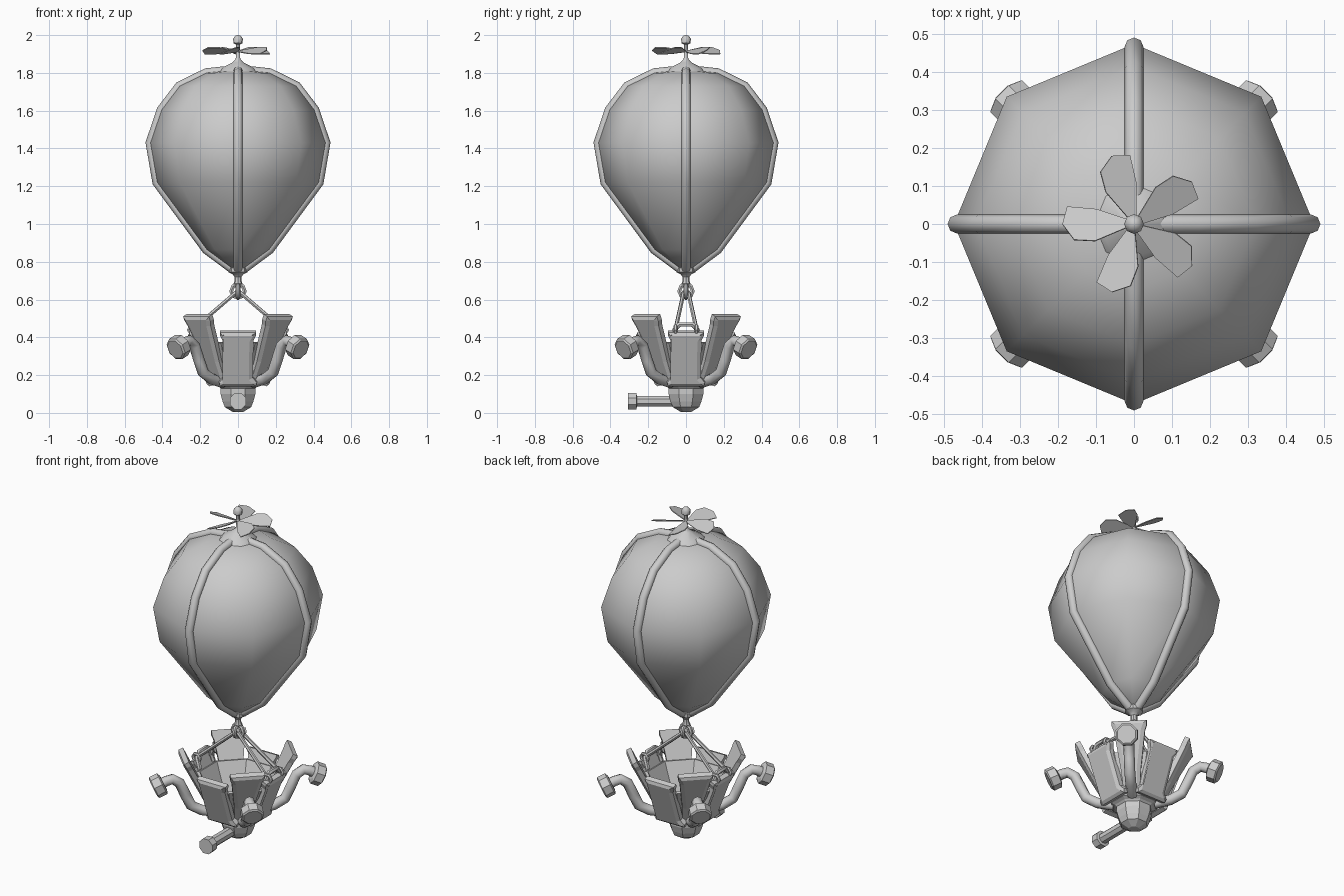
import bpy, bmesh
from math import sin, cos, pi, radians
from mathutils import Vector, Matrix

if "Cube" in bpy.data.objects:
    bpy.data.objects.remove(bpy.data.objects["Cube"])


def finish(bm, name, smooth=None):
    bmesh.ops.recalc_face_normals(bm, faces=bm.faces)
    me = bpy.data.meshes.new(name)
    bm.to_mesh(me)
    bm.free()
    ob = bpy.data.objects.new(name, me)
    bpy.context.collection.objects.link(ob)
    if smooth:
        bpy.ops.object.select_all(action='DESELECT')
        ob.select_set(True)
        bpy.context.view_layer.objects.active = ob
        bpy.ops.object.shade_smooth_by_angle(angle=radians(smooth))
    return ob


def lathe(name, profile, n=8, mat=Matrix(), smooth=None, turn=0.0):
    """Revolve (radius, height) points about local z; the open ends get caps."""
    bm = bmesh.new()
    rings = [[bm.verts.new(mat @ Vector((r * cos(turn + 2 * pi * i / n), r * sin(turn + 2 * pi * i / n), z)))
              for i in range(n)] for r, z in profile]
    for a, b in zip(rings, rings[1:]):
        for i in range(n):
            bm.faces.new((a[i], a[(i + 1) % n], b[(i + 1) % n], b[i]))
    bm.faces.new(rings[0][::-1])
    bm.faces.new(rings[-1])
    return finish(bm, name, smooth)


def tube(name, pts, radius, sides=8, closed=False, smooth=50):
    cu = bpy.data.curves.new(name, 'CURVE')
    cu.dimensions = '3D'
    cu.bevel_depth = radius
    cu.bevel_resolution = (sides - 4) // 2
    cu.use_fill_caps = True
    sp = cu.splines.new('POLY')
    sp.points.add(len(pts) - 1)
    for p, q in zip(sp.points, pts):
        p.co = (*q, 1)
    sp.use_cyclic_u = closed
    ob = bpy.data.objects.new(name, cu)
    bpy.context.collection.objects.link(ob)
    bpy.ops.object.select_all(action='DESELECT')
    ob.select_set(True)
    bpy.context.view_layer.objects.active = ob
    bpy.ops.object.convert(target='MESH')
    bpy.ops.object.shade_smooth_by_angle(angle=radians(smooth))
    return bpy.context.object


def radial(a, r, z, side=0.0):
    return Vector((r * cos(a) - side * sin(a), r * sin(a) + side * cos(a), z))


def along(origin, direction):
    return Matrix.Translation(origin) @ Vector(direction).to_track_quat('Z', 'Y').to_matrix().to_4x4()


def panel(name, a, foot, head, outline, thick=0.028):
    """Leaning armour plate; outline holds (half width, fraction of height)."""
    f, h = Vector(foot), Vector(head)
    pts = []
    for s in (1, -1):
        for w, t in (outline if s == 1 else outline[::-1]):
            p = f.lerp(h, t)
            pts.append(radial(a, p.x, p.y, s * w))
    bm = bmesh.new()
    front = bm.faces.new([bm.verts.new(p) for p in pts])
    front.normal_update()
    out = front.normal.copy()
    if out.dot(radial(a, 1, 0)) < 0:
        front.normal_flip()
        out = -out
    back = bmesh.ops.extrude_face_region(bm, geom=[front], use_keep_orig=True)
    moved = [v for v in back['geom'] if isinstance(v, bmesh.types.BMVert)]
    bmesh.ops.translate(bm, verts=moved, vec=-out * thick)
    bmesh.ops.recalc_face_normals(bm, faces=bm.faces)
    bmesh.ops.inset_region(bm, faces=[front], thickness=0.022, depth=0.01)
    return finish(bm, name)


# Balloon envelope with four ribs
shape = [(0.04, 0.765), (0.175, 0.865), (0.437, 1.22), (0.473, 1.43),
         (0.413, 1.605), (0.318, 1.73), (0.175, 1.80), (0.03, 1.815)]
lathe("envelope", shape, 8, smooth=80)
for k in range(4):
    tube("rib", [radial(k * pi / 2, r - 0.008, z) for r, z in shape], 0.025)

# Crown, mast and propeller
lathe("crown", [(0.11, 1.80), (0.09, 1.825), (0.03, 1.855), (0.012, 1.875), (0.01, 1.95),
                (0.024, 1.957), (0.026, 1.98), (0.016, 1.995), (0.005, 2.0)], 8, smooth=40)
blade = [(0.01, 0.008), (0.10, 0.055), (0.155, 0.055), (0.188, 0.012),
         (0.178, -0.038), (0.10, -0.035), (0.01, -0.008)]
for k in range(5):
    m = (Matrix.Translation((0, 0, 1.912)) @ Matrix.Rotation(radians(33 + 72 * k), 4, 'Z')
         @ Matrix.Rotation(radians(22), 4, 'X'))
    bm = bmesh.new()
    bm.faces.new([bm.verts.new(m @ Vector((x, y, 0))) for x, y in blade])
    ob = finish(bm, "propeller_blade")
    ob.modifiers.new("thickness", 'SOLIDIFY').thickness = 0.005

# Neck and hanging rings
lathe("neck", [(0.018, 0.675), (0.024, 0.685), (0.018, 0.70), (0.018, 0.72), (0.03, 0.735),
               (0.05, 0.745), (0.05, 0.768), (0.03, 0.775)], 8, smooth=35)
for name, ux, uy in (("ring_front", 1, 0), ("ring_side", 0, 1)):
    tube(name, [(0.036 * cos(i * pi / 4) * ux, 0.036 * cos(i * pi / 4) * uy,
                 0.645 + 0.036 * sin(i * pi / 4)) for i in range(8)], 0.012, 6, True)

# Ropes, rope loops and carrying handles
for sx in (1, -1):
    for sy in (1, -1):
        tube("rope", [(0.008 * sx, 0.012 * sy, 0.64), (0.235 * sx, 0.055 * sy, 0.445)], 0.011, 6)
        tube("rope_loop", [(sx * (0.238 + 0.024 * cos(i * pi / 3)), 0.056 * sy,
                            0.44 + 0.024 * sin(i * pi / 3)) for i in range(6)], 0.01, 6, True)
    tube("handle", [(0.21 * sx, -0.065, 0.38), (0.232 * sx, -0.06, 0.44), (0.235 * sx, -0.035, 0.468),
                    (0.235 * sx, 0.035, 0.468), (0.232 * sx, 0.06, 0.44), (0.21 * sx, 0.065, 0.38)], 0.014, 6)

# Open basket tub
lathe("basket", [(0.09, 0.13), (0.13, 0.15), (0.235, 0.37), (0.215, 0.375),
                 (0.13, 0.20), (0.02, 0.195)], 8, turn=pi / 8)

# Armour plates: broad ones on the axes, tall ones on the diagonals
low = [(0.095, 0.0), (0.1, 0.07), (0.078, 0.16), (0.082, 0.85), (0.096, 0.95), (0.096, 1.0)]
tall = [(0.045, 0.0), (0.055, 0.3), (0.085, 0.85), (0.096, 0.93), (0.096, 1.0)]
for k in range(4):
    panel("axis_panel", k * pi / 2, (0.15, 0.14), (0.258, 0.425), low)
    panel("corner_panel", pi / 4 + k * pi / 2, (0.145, 0.17), (0.315, 0.51), tall)

# Curved corner pipes with octagonal nozzles
path = [(0.11, 0.16), (0.20, 0.18), (0.262, 0.215), (0.292, 0.28), (0.325, 0.355),
        (0.365, 0.382), (0.40, 0.372), (0.43, 0.355)]
for k in range(4):
    a = pi / 4 + k * pi / 2
    tube("corner_pipe", [radial(a, r, z) for r, z in path], 0.03)
    m = along(radial(a, 0.415, 0.362), radial(a, 0.9, -0.42))
    lathe("pipe_nozzle", [(0.045, 0), (0.064, 0.008), (0.064, 0.055), (0.054, 0.062)], 8, m, turn=pi / 8)

# Burner pot below the basket and its forward exhaust
lathe("burner_pot", [(0.03, 0.005), (0.075, 0.03), (0.088, 0.06), (0.1, 0.10), (0.1, 0.13),
                     (0.11, 0.14), (0.11, 0.155)], 8, turn=pi / 8)
m = along((0, -0.06, 0.062), (0, -1, 0))
lathe("exhaust_pipe", [(0.031, 0), (0.031, 0.2), (0.047, 0.203), (0.047, 0.248)], 8, m, turn=pi / 8)
